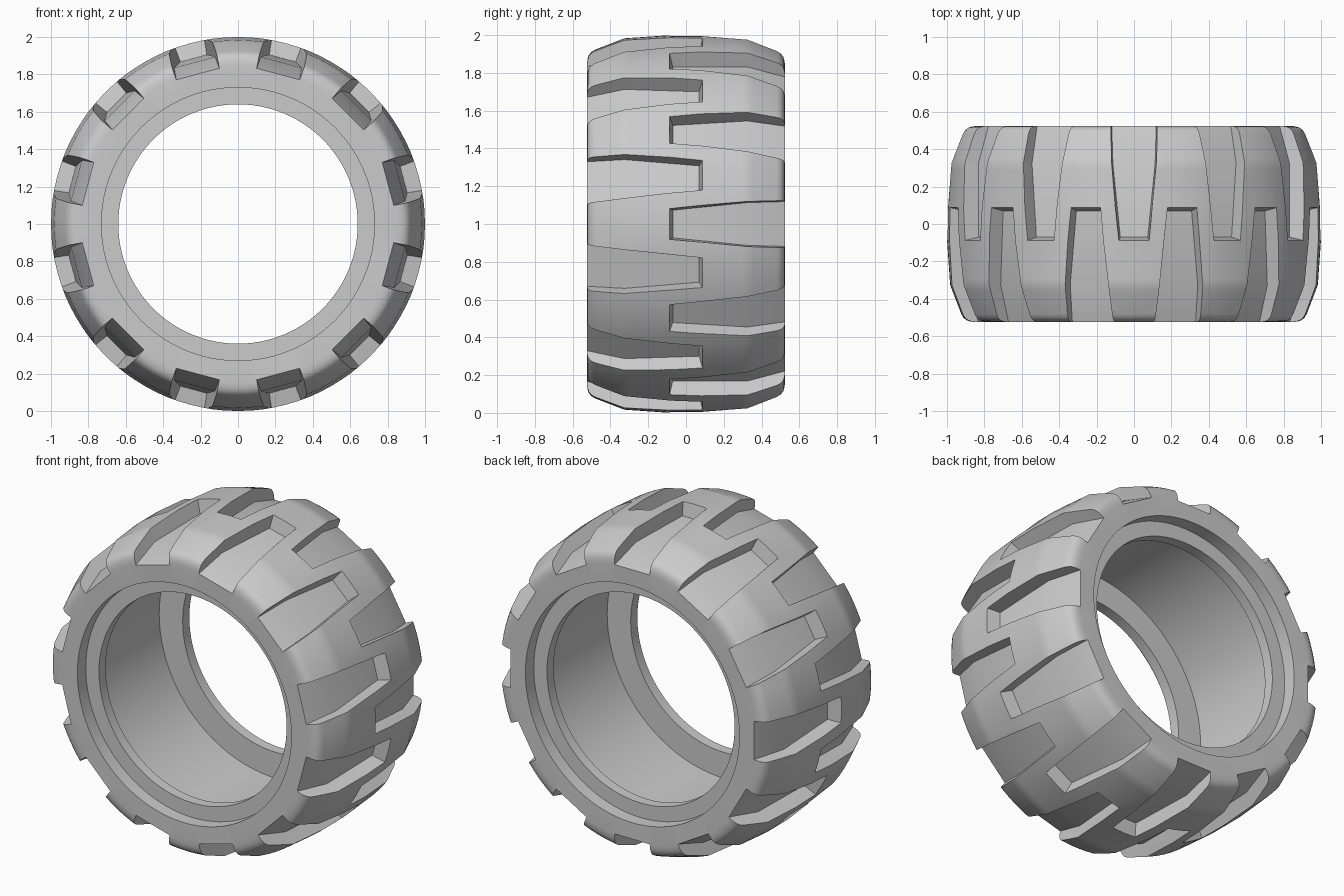
import bpy, bmesh
from math import sin, cos, pi, radians

if "Cube" in bpy.data.objects:
    bpy.data.objects.remove(bpy.data.objects["Cube"])

SEGMENTS = 96
LUGS = 12


def new_object(name, bm):
    bmesh.ops.recalc_face_normals(bm, faces=bm.faces)
    mesh = bpy.data.meshes.new(name)
    bm.to_mesh(mesh)
    bm.free()
    obj = bpy.data.objects.new(name, mesh)
    bpy.context.collection.objects.link(obj)
    return obj


def around(x, y, r, angle):
    """Point at tangent offset x, axial y, height r, turned about the wheel axis."""
    return (x * cos(angle) + r * sin(angle), y, 1 + r * cos(angle) - x * sin(angle))


# Tyre body: half profile (axial y, radius) from crown to cavity, mirrored and revolved
half = [(0.08, 1.0), (0.29, 0.9855), (0.325, 0.983), (0.355, 0.972), (0.482, 0.923),
        (0.502, 0.911), (0.515, 0.894), (0.522, 0.872), (0.524, 0.845), (0.522, 0.73),
        (0.44, 0.73), (0.44, 0.64), (0.375, 0.64), (0.375, 0.80)]
profile = half + [(-y, r) for y, r in reversed(half)]
bm = bmesh.new()
rings = [[bm.verts.new(around(0, y, r, 2 * pi * i / SEGMENTS)) for y, r in profile]
         for i in range(SEGMENTS)]
n = len(profile)
for i in range(SEGMENTS):
    a, b = rings[i], rings[(i + 1) % SEGMENTS]
    for j in range(n):
        k = (j + 1) % n
        bm.faces.new((a[j], a[k], b[k], b[j]))
tyre = new_object("tyre", bm)

# Tread grooves: tapered channels, staggered between the two sides
# each section: floor y, top y, floor half width, top half width, floor radius
sections = [(-0.07, -0.105, 0.073, 0.09, 0.917),
            (0.325, 0.325, 0.113, 0.128, 0.895),
            (0.57, 0.57, 0.12, 0.145, 0.815)]
bm = bmesh.new()
for side, offset in ((1, 0), (-1, 15)):
    for lug in range(LUGS):
        angle = radians(offset + lug * 360 / LUGS)
        loops = []
        for yf, yt, wf, wt, r in sections:
            corners = [(-wf, yf, r), (wf, yf, r), (wt, yt, 1.08), (-wt, yt, 1.08)]
            loops.append([bm.verts.new(around(x, side * y, h, angle)) for x, y, h in corners])
        bm.faces.new(loops[0])
        bm.faces.new(loops[-1])
        for a, b in zip(loops, loops[1:]):
            for j in range(4):
                k = (j + 1) % 4
                bm.faces.new((a[j], a[k], b[k], b[j]))
cutter = new_object("groove_cutter", bm)
cutter.hide_render = True

# Cut the grooves and shade
bpy.context.view_layer.objects.active = tyre
tyre.select_set(True)
cut = tyre.modifiers.new("grooves", 'BOOLEAN')
cut.operation = 'DIFFERENCE'
cut.solver = 'EXACT'
cut.object = cutter
bpy.ops.object.modifier_apply(modifier=cut.name)
bpy.data.objects.remove(cutter)
bpy.ops.object.shade_smooth_by_angle(angle=radians(25))
